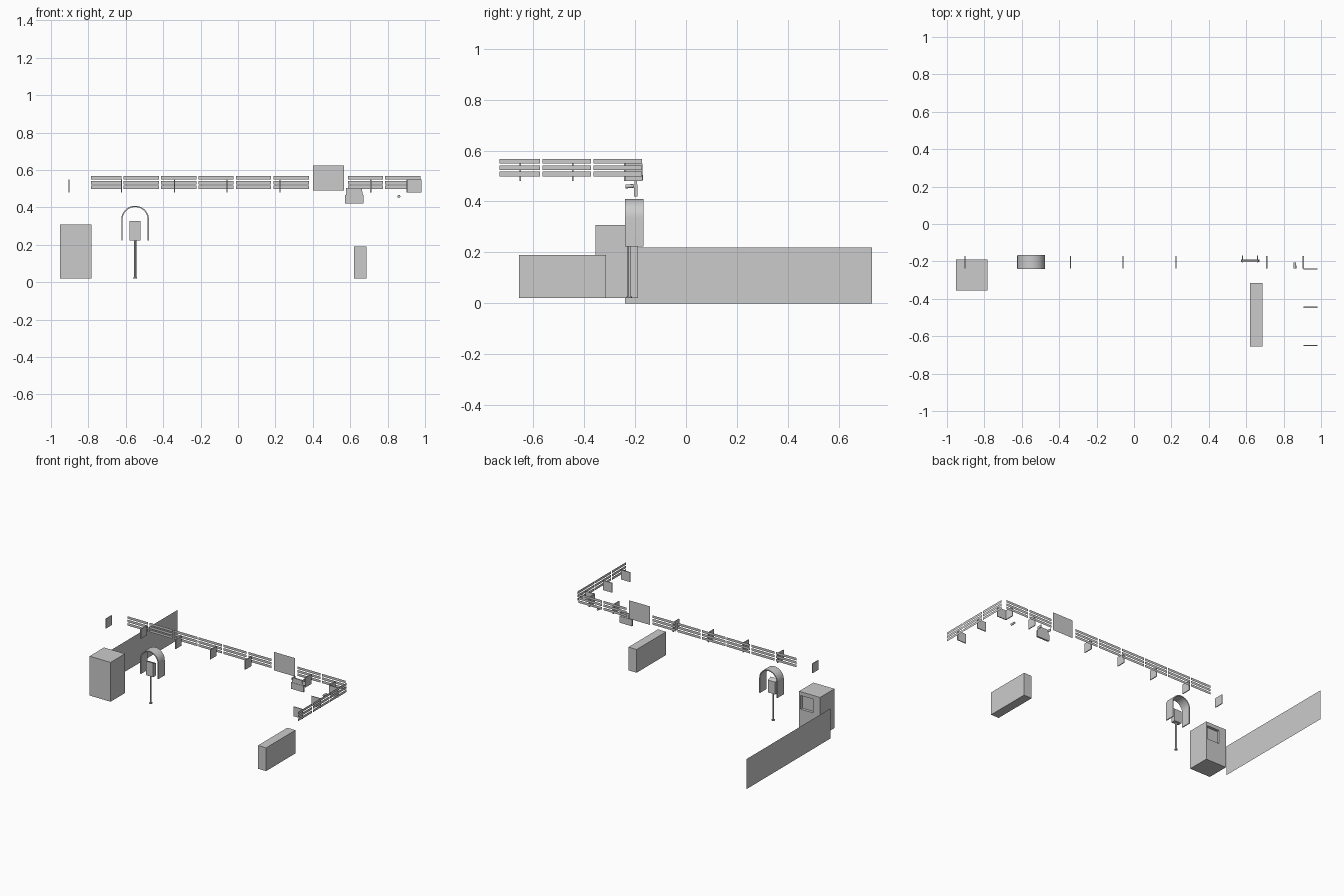
import bpy, bmesh, math
from mathutils import Matrix, Vector

if "Cube" in bpy.data.objects:
    bpy.data.objects.remove(bpy.data.objects["Cube"])


def finish(name, bm):
    me = bpy.data.meshes.new(name)
    bm.to_mesh(me)
    bm.free()
    ob = bpy.data.objects.new(name, me)
    bpy.context.collection.objects.link(ob)
    return ob


def add_box(bm, x0, x1, y0, y1, z0, z1):
    m = Matrix.Translation(((x0 + x1) / 2, (y0 + y1) / 2, (z0 + z1) / 2)) @ \
        Matrix.Diagonal((x1 - x0, y1 - y0, z1 - z0, 1))
    return bmesh.ops.create_cube(bm, size=1, matrix=m)["verts"]


def box(name, *dims):
    bm = bmesh.new()
    add_box(bm, *dims)
    return finish(name, bm)


def add_panel(bm, a, b, z0, z1):
    # upright single-sided sheet between plan points a and b
    vs = [bm.verts.new(p) for p in ((*a, z0), (*b, z0), (*b, z1), (*a, z1))]
    bm.faces.new(vs)


def add_rod(bm, p, q, r1, r2, sides=12):
    p, q = Vector(p), Vector(q)
    rot = (q - p).to_track_quat('Z', 'Y').to_matrix().to_4x4()
    bmesh.ops.create_cone(bm, cap_ends=True, segments=sides, radius1=r1, radius2=r2,
                          depth=(q - p).length, matrix=Matrix.Translation((p + q) / 2) @ rot)


# low side wall
bm = bmesh.new()
add_panel(bm, (-1, -0.24), (-1, 0.73), 0, 0.22)
finish("side_wall", bm)

# three rows of fascia strips on the front and right side
FY = -0.152
front = [(-0.787, -0.622)] + [(s, s + 0.189) for s in
                              (-0.611, -0.411, -0.212, -0.012, 0.19, 0.587, 0.787)]
side = [(-0.733, -0.573), (-0.563, -0.373), (-0.363, -0.172)]
bm = bmesh.new()
for z in (0.499, 0.524, 0.549):
    for a, b in front:
        add_panel(bm, (a, FY), (b, FY), z, z + 0.018)
    for a, b in side:
        add_panel(bm, (1, a), (1, b), z, z + 0.018)
finish("fascia_strips", bm)

# square fascia sign
bm = bmesh.new()
add_panel(bm, (0.40, FY - 0.003), (0.568, FY - 0.003), 0.49, 0.625)
finish("fascia_sign", bm)

# projecting blade signs along both sides
T = 0.003
bm = bmesh.new()
for x in (-0.904, -0.622, -0.34, -0.058, 0.224, 0.71, 0.905):
    add_box(bm, x - T, x + T, -0.238, -0.17, 0.48, 0.55)
for y in (-0.24, -0.445, -0.65):
    add_box(bm, 0.907, 0.98, y - T, y + T, 0.48, 0.55)
finish("blade_signs", bm)

# hanging sign with side arms
bm = bmesh.new()
add_box(bm, 0.572, 0.672, -0.204, -0.191, 0.42, 0.467)
top = add_box(bm, 0.576, 0.668, -0.202, -0.193, 0.467, 0.503)
for v in top:
    if v.co.z > 0.49:
        v.co.x += 0.007 if v.co.x < 0.62 else -0.007
for x in (0.58, 0.66):
    add_box(bm, x - 0.002, x + 0.002, -0.205, -0.168, 0.485, 0.503)
finish("hanging_sign", bm)

# small wall camera
bm = bmesh.new()
add_rod(bm, (0.86, -0.238, 0.459), (0.86, -0.205, 0.461), 0.008, 0.007)
finish("wall_camera", bm)

# telephone hood: arch profile extruded along y
R, C, W = 0.074, (-0.55, 0.335), 0.007
N = 20
arc = [(math.cos(math.pi * i / N), math.sin(math.pi * i / N)) for i in range(N + 1)]


def arch(r):
    return [(C[0] + r, 0.224)] + [(C[0] + r * c, C[1] + r * s) for c, s in arc] + [(C[0] - r, 0.224)]


bm = bmesh.new()
rings = [[bm.verts.new((x, y, z)) for x, z in arch(r)]
         for r, y in ((R, -0.24), (R, -0.167), (R - W, -0.167), (R - W, -0.24))]
for k in range(4):
    a, b = rings[k], rings[(k + 1) % 4]
    for i in range(len(a) - 1):
        bm.faces.new((a[i], a[i + 1], b[i + 1], b[i]))
for i in (0, -1):
    bm.faces.new([r[i] for r in rings])
bmesh.ops.recalc_face_normals(bm, faces=bm.faces)
hood = finish("phone_hood", bm)

# telephone body with sloping top
bm = bmesh.new()
for v in add_box(bm, -0.58, -0.521, -0.236, -0.203, 0.224, 0.327):
    if v.co.z > 0.3 and v.co.y > -0.22:
        v.co.z -= 0.012
finish("phone_body", bm)

# telephone post and foot
bm = bmesh.new()
add_rod(bm, (-0.55, -0.223, 0.02), (-0.55, -0.223, 0.225), 0.006, 0.006)
add_rod(bm, (-0.55, -0.223, 0.02), (-0.55, -0.223, 0.026), 0.011, 0.011)
post = finish("phone_post", bm)

# kiosk cabinet with recessed hatch in the back
bm = bmesh.new()
add_box(bm, -0.953, -0.783, -0.355, -0.189, 0.02, 0.308)
face = max(bm.faces, key=lambda f: f.calc_center_median().y)
bmesh.ops.inset_individual(bm, faces=[face], thickness=0.012)
for v in face.verts:
    v.co.x = -0.795 if v.co.x > -0.87 else -0.895
    v.co.z = 0.28 if v.co.z > 0.16 else 0.18
new = bmesh.ops.extrude_discrete_faces(bm, faces=[face])["faces"][0]
bmesh.ops.translate(bm, verts=new.verts, vec=(0, -0.02, 0))
finish("kiosk_cabinet", bm)

# long low cabinet
box("low_cabinet", 0.62, 0.686, -0.655, -0.315, 0.02, 0.19)

# smooth shading on the round parts
for ob in (hood, post, bpy.data.objects["wall_camera"]):
    bpy.ops.object.select_all(action='DESELECT')
    ob.select_set(True)
    bpy.context.view_layer.objects.active = ob
    bpy.ops.object.shade_smooth_by_angle()
